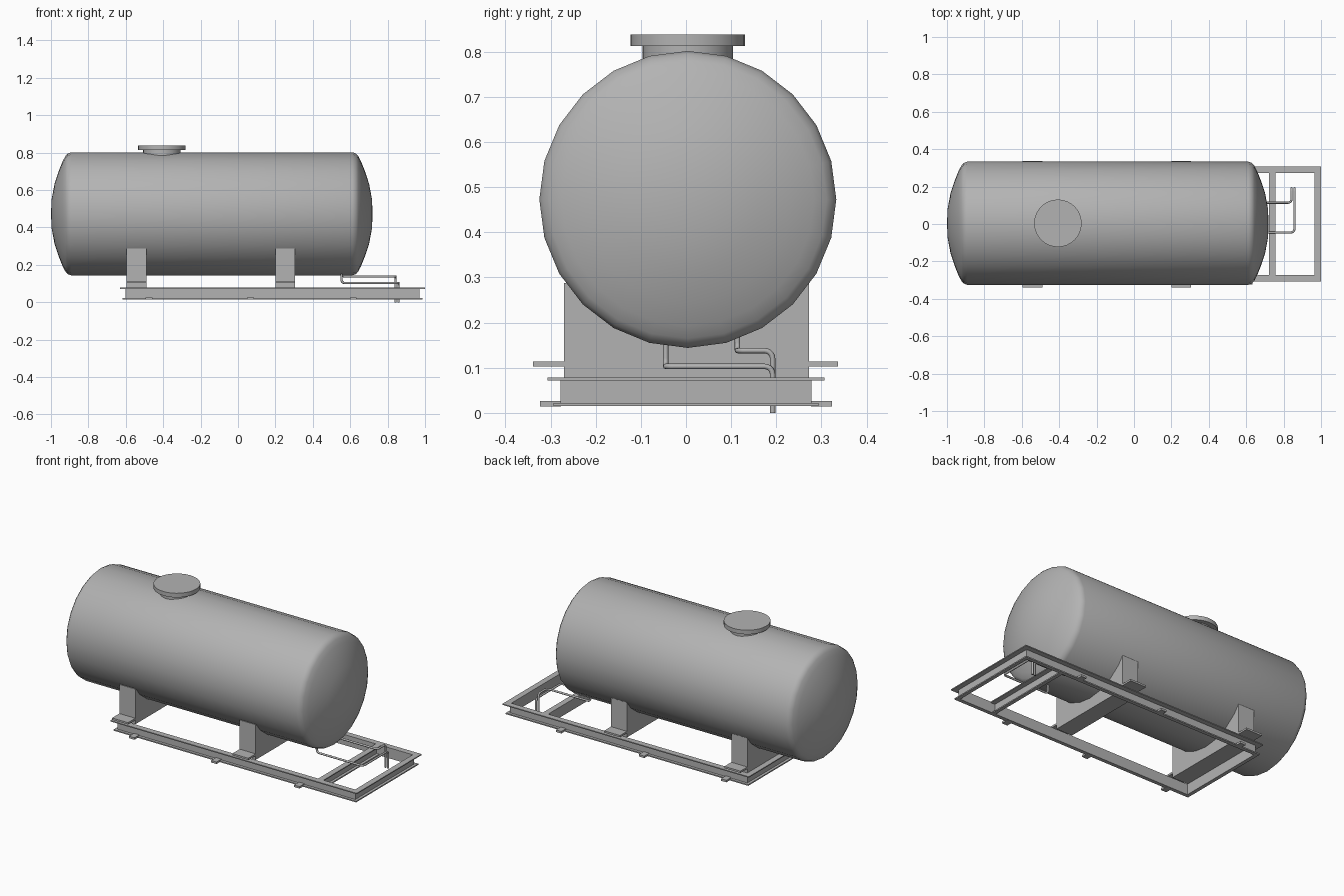
import bpy, bmesh, math
from mathutils import Vector, Matrix

if "Cube" in bpy.data.objects:
    bpy.data.objects.remove(bpy.data.objects["Cube"])

grey = bpy.data.materials.new("painted steel grey")
grey.diffuse_color = (0.45, 0.45, 0.45, 1)
grey.use_nodes = True
grey.node_tree.nodes["Principled BSDF"].inputs["Base Color"].default_value = grey.diffuse_color
CY, CZ, R = 0.004, 0.473, 0.329      # tank axis and radius


def finish(name, bm, smooth=False):
    bmesh.ops.recalc_face_normals(bm, faces=bm.faces[:])
    me = bpy.data.meshes.new(name)
    bm.to_mesh(me)
    bm.free()
    ob = bpy.data.objects.new(name, me)
    bpy.context.collection.objects.link(ob)
    me.materials.append(grey)
    if smooth:
        bpy.ops.object.select_all(action='DESELECT')
        ob.select_set(True)
        bpy.context.view_layer.objects.active = ob
        bpy.ops.object.shade_smooth_by_angle(angle=math.radians(32))
    return ob


def box(name, x0, x1, y0, y1, z0, z1):
    bm = bmesh.new()
    bmesh.ops.create_cube(bm, size=1, matrix=Matrix.Translation(
        ((x0 + x1) / 2, (y0 + y1) / 2, (z0 + z1) / 2))
        @ Matrix.Diagonal((x1 - x0, y1 - y0, z1 - z0, 1)))
    return finish(name, bm)


def lathe(name, profile, matrix, sides):
    """Revolve (radius, height) points about z, then place with matrix."""
    bm = bmesh.new()
    rings = []
    for r, h in profile:
        n = 1 if r == 0 else sides
        rings.append([bm.verts.new(matrix @ Vector((
            r * math.cos(math.tau * i / sides), r * math.sin(math.tau * i / sides), h)))
            for i in range(n)])
    for a, b in zip(rings, rings[1:]):
        for i in range(sides):
            j = (i + 1) % sides
            quad = [a[i % len(a)], a[j % len(a)], b[j % len(b)], b[i % len(b)]]
            bm.faces.new(list(dict.fromkeys(quad)))
    return finish(name, bm, True)


def sweep(name, sections, closed):
    """Bridge matching cross-sections, either into a loop or with end caps."""
    bm = bmesh.new()
    rings = [[bm.verts.new(p) for p in s] for s in sections]
    n = len(rings[0])
    for a, b in zip(rings, rings[1:] + (rings[:1] if closed else [])):
        for i in range(n):
            j = (i + 1) % n
            bm.faces.new((a[i], a[j], b[j], b[i]))
    if not closed:
        bm.faces.new(rings[0])
        bm.faces.new(rings[-1])
    return finish(name, bm)


def pipe(name, pts, radius=0.006, bend=0.018):
    """Round pipe through the points with filleted corners."""
    pts = [Vector(p) for p in pts]
    path = [pts[0]]
    for a, p, b in zip(pts, pts[1:], pts[2:]):
        u, v = (a - p).normalized() * bend, (b - p).normalized() * bend
        for k in range(6):
            t = k / 5 * math.pi / 2
            path.append(p + u * (1 - math.sin(t)) + v * (1 - math.cos(t)))
    path.append(pts[-1])
    cu = bpy.data.curves.new(name, 'CURVE')
    cu.dimensions = '3D'
    cu.bevel_depth, cu.bevel_resolution, cu.use_fill_caps = radius, 2, True
    sp = cu.splines.new('POLY')
    sp.points.add(len(path) - 1)
    for q, p in zip(sp.points, path):
        q.co = (*p, 1)
    ob = bpy.data.objects.new(name, cu)
    bpy.context.collection.objects.link(ob)
    cu.materials.append(grey)
    bpy.ops.object.select_all(action='DESELECT')
    ob.select_set(True)
    bpy.context.view_layer.objects.active = ob
    bpy.ops.object.convert(target='MESH')
    bpy.ops.object.shade_smooth_by_angle(angle=math.radians(50))


# Tank with dished ends and a small rounded knuckle
dish = [(0, 0), (0.08, 0.004), (0.16, 0.019), (0.23, 0.042), (0.28, 0.062),
        (0.308, 0.077), (0.322, 0.089), (R, 0.108)]
shell = [(r, -1 + d) for r, d in dish] + [(r, 0.72 - d) for r, d in reversed(dish)]
lathe("tank", shell,
      Matrix.Translation((0, CY, CZ)) @ Matrix.Rotation(math.pi / 2, 4, 'Y'), 24)

# Manhole neck and lid
lathe("manhole", [(0, 0.76), (0.1, 0.76), (0.1, 0.813), (0.127, 0.813),
                  (0.127, 0.838), (0, 0.838)],
      Matrix.Translation((-0.407, CY, 0)), 32)

# Base frame: outward channel section mitred around a rectangle
channel = [(0, 0.015), (0.022, 0.015), (0.022, 0.022), (0.006, 0.022),
           (0.006, 0.072), (0.035, 0.072), (0.035, 0.078), (0, 0.078)]
corners = [(-1, -1), (1, -1), (1, 1), (-1, 1)]
sweep("base_frame", [[(0.185 + sx * (0.78 + o), sy * (0.272 + o), z) for o, z in channel]
                     for sx, sy in corners], True)
sweep("cross_beam", [[(0.721 + o, y, z) for o, z in channel]
                     for y in (-0.272, 0.272)], False)

# Saddles with side lugs
for tag, x0 in (("rear", -0.596), ("front", 0.2)):
    x1 = x0 + 0.106
    box(tag + "_saddle", x0, x1, -0.27, 0.272, 0.078, 0.288)
    for side, y0, y1 in (("left", -0.339, -0.27), ("right", 0.272, 0.337)):
        box(f"{tag}_saddle_lug_{side}", x0, x1, y0, y1, 0.103, 0.114)

# Hold-down tabs along both rails
for i, x in enumerate((-0.476, 0.067, 0.616)):
    for s in (-1, 1):
        y0, y1 = sorted((s * 0.277, s * 0.324))
        box(f"hold_down_tab_{i}_{'right' if s > 0 else 'left'}",
            x - 0.018, x + 0.018, y0, y1, 0.0145, 0.0265)

# Drain pipes from the tank belly
pipe("drain_pipe_low", [(0.553, -0.045, 0.17), (0.553, -0.045, 0.103),
                        (0.858, -0.045, 0.103), (0.858, 0.192, 0.103), (0.858, 0.192, 0)])
pipe("drain_pipe_high", [(0.553, 0.114, 0.19), (0.553, 0.114, 0.138),
                         (0.842, 0.114, 0.138), (0.842, 0.192, 0.138), (0.842, 0.192, 0)])
